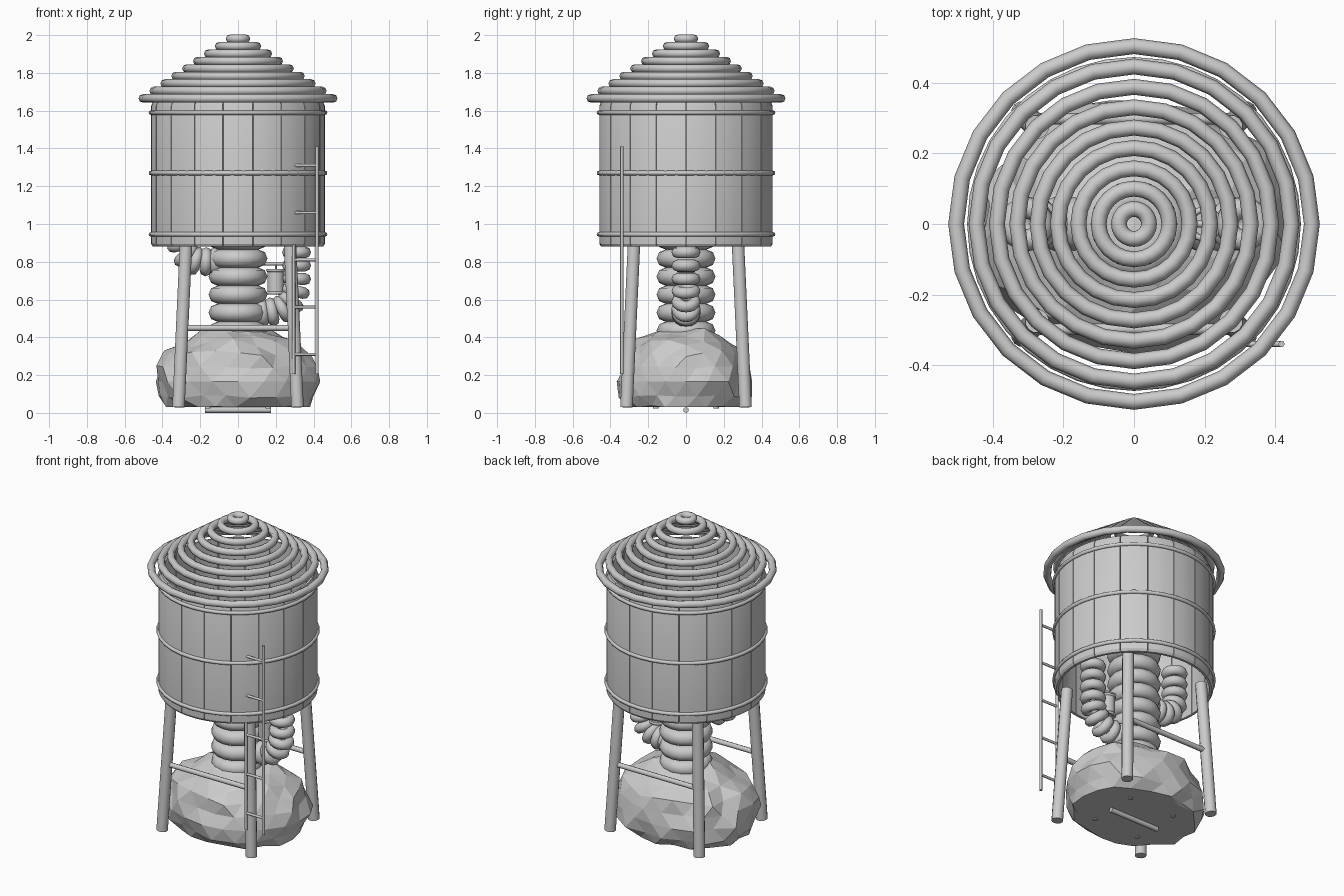
import bpy, bmesh, math, random
from mathutils import Vector

if "Cube" in bpy.data.objects:
    bpy.data.objects.remove(bpy.data.objects["Cube"])

random.seed(4)

def smooth(o, angle=50):
    bpy.ops.object.select_all(action='DESELECT')
    o.select_set(True)
    bpy.context.view_layer.objects.active = o
    bpy.ops.object.shade_smooth_by_angle(angle=math.radians(angle))

def ring(name, loc, R, r, axis=(0, 0, 1), major=24, minor=8):
    bpy.ops.mesh.primitive_torus_add(major_segments=major, minor_segments=minor,
                                     major_radius=R, minor_radius=r, location=loc)
    o = bpy.context.object
    o.name = name
    o.rotation_euler = Vector(axis).to_track_quat('Z', 'Y').to_euler()
    smooth(o, 65)
    return o

def rod(name, a, b, r, sides=12):
    a, b = Vector(a), Vector(b)
    bpy.ops.mesh.primitive_cylinder_add(vertices=sides, radius=r, depth=(b - a).length,
                                        location=(a + b) / 2)
    o = bpy.context.object
    o.name = name
    o.rotation_euler = (b - a).to_track_quat('Z', 'Y').to_euler()
    smooth(o)
    return o

def ribbed_arm(name, path, R, r):
    # stack of rings that follows a path in the x-z plane
    pts = [Vector((x, 0, z)) for x, z in path]
    for i, p in enumerate(pts):
        t = pts[min(i + 1, len(pts) - 1)] - pts[max(i - 1, 0)]
        ring(f"{name}_{i}", p, R, r, t, 16, 8)

# roof: nine stacked rings
for i in range(9):
    ring(f"roof_ring_{i}", (0, 0, 1.665 + i * 0.0395), 0.504 - i * 0.0577, 0.0225)

# tank: open tube of curved planks with chamfered ends
profile = [(0.435, 0.88), (0.45, 0.88), (0.46, 0.895), (0.46, 1.625), (0.447, 1.655), (0.435, 1.655)]
planks, segs = 18, 3
step = 2 * math.pi / planks
bm = bmesh.new()
for k in range(planks):
    a0, a1 = k * step + 0.004, (k + 1) * step - 0.004
    rows = []
    for s in range(segs + 1):
        a = a0 + (a1 - a0) * s / segs
        rows.append([bm.verts.new((q * math.cos(a), q * math.sin(a), z)) for q, z in profile])
    n = len(profile)
    for A, B in zip(rows, rows[1:]):
        for j in range(n):
            bm.faces.new((A[j], B[j], B[(j + 1) % n], A[(j + 1) % n]))
    bm.faces.new(rows[0])
    bm.faces.new(rows[-1][::-1])
bmesh.ops.recalc_face_normals(bm, faces=bm.faces)
me = bpy.data.meshes.new("tank_planks")
bm.to_mesh(me)
bm.free()
tank = bpy.data.objects.new("tank_planks", me)
bpy.context.collection.objects.link(tank)
smooth(tank, 30)

# inner skin closing the plank gaps
bpy.ops.mesh.primitive_cylinder_add(vertices=54, radius=0.445, depth=0.76,
                                    end_fill_type='NOTHING', location=(0, 0, 1.267))
bpy.context.object.name = "tank_skin"
smooth(bpy.context.object)

# tank hoops
for i, z in enumerate((0.945, 1.27, 1.59)):
    ring(f"tank_hoop_{i}", (0, 0, z), 0.461, 0.012, major=36)

# splayed legs and the two cross braces
for sx in (-1, 1):
    for sy in (-1, 1):
        rod("leg", (sx * 0.315, sy * 0.315, 0.03), (sx * 0.275, sy * 0.275, 0.9), 0.034)
for name, y in (("front_brace", -0.298), ("back_brace", 0.298)):
    rod(name, (-0.29, y, 0.45), (0.29, y, 0.45), 0.016, 8)

# ladder
for x in (0.295, 0.418):
    rod("ladder_rail", (x, -0.34, 0.205), (x, -0.34, 1.41), 0.009, 8)
for i in range(5):
    z = 0.31 + i * 0.25
    rod("ladder_rung", (0.295, -0.34, z), (0.418, -0.34, z), 0.008, 8)

# ribbed column rising into the tank, with two bent arms
for i in range(10):
    ring(f"column_rib_{i}", (0, 0, 0.435 + i * 0.0955), 0.108 if i < 9 else 0.075, 0.048, major=16)
ribbed_arm("right_arm_rib", [(0.13, 0.53), (0.18, 0.535), (0.235, 0.55), (0.28, 0.59), (0.305, 0.645),
                             (0.31, 0.71), (0.31, 0.78), (0.31, 0.85), (0.31, 0.92)], 0.046, 0.031)
ribbed_arm("left_arm_rib", [(-0.12, 0.8), (-0.17, 0.8), (-0.225, 0.805), (-0.275, 0.835), (-0.3, 0.89),
                            (-0.305, 0.96), (-0.305, 1.03), (-0.305, 1.1)], 0.046, 0.031)

# small lantern hanging between column and right arm
rod("lantern_body", (0.2, 0, 0.64), (0.2, 0, 0.75), 0.045)
for z in (0.635, 0.755):
    ring("lantern_rim", (0.2, 0, z), 0.042, 0.009, major=12, minor=6)
rod("lantern_hanger", (0.13, 0, 0.79), (0.27, 0, 0.79), 0.01, 8)
rod("lantern_hook", (0.2, 0, 0.75), (0.2, 0, 0.79), 0.006, 6)

# faceted boulder with a flat underside
bpy.ops.mesh.primitive_ico_sphere_add(subdivisions=3, radius=1)
rock = bpy.context.object
rock.name = "boulder"
for v in rock.data.vertices:
    k = random.uniform(0.93, 1.05)
    v.co = Vector((v.co.x * 0.44 * k, v.co.y * 0.365 * k, 0.165 + v.co.z * 0.3 * k))
    v.co.z = max(v.co.z, 0.03)

# base rod and studs under the boulder
rod("base_rod", (-0.175, 0, 0.015), (0.175, 0, 0.015), 0.015, 8)
for sx in (-1, 1):
    for sy in (-1, 1):
        rod("base_stud", (sx * 0.16, sy * 0.16, 0.024), (sx * 0.16, sy * 0.16, 0.06), 0.015, 8)
